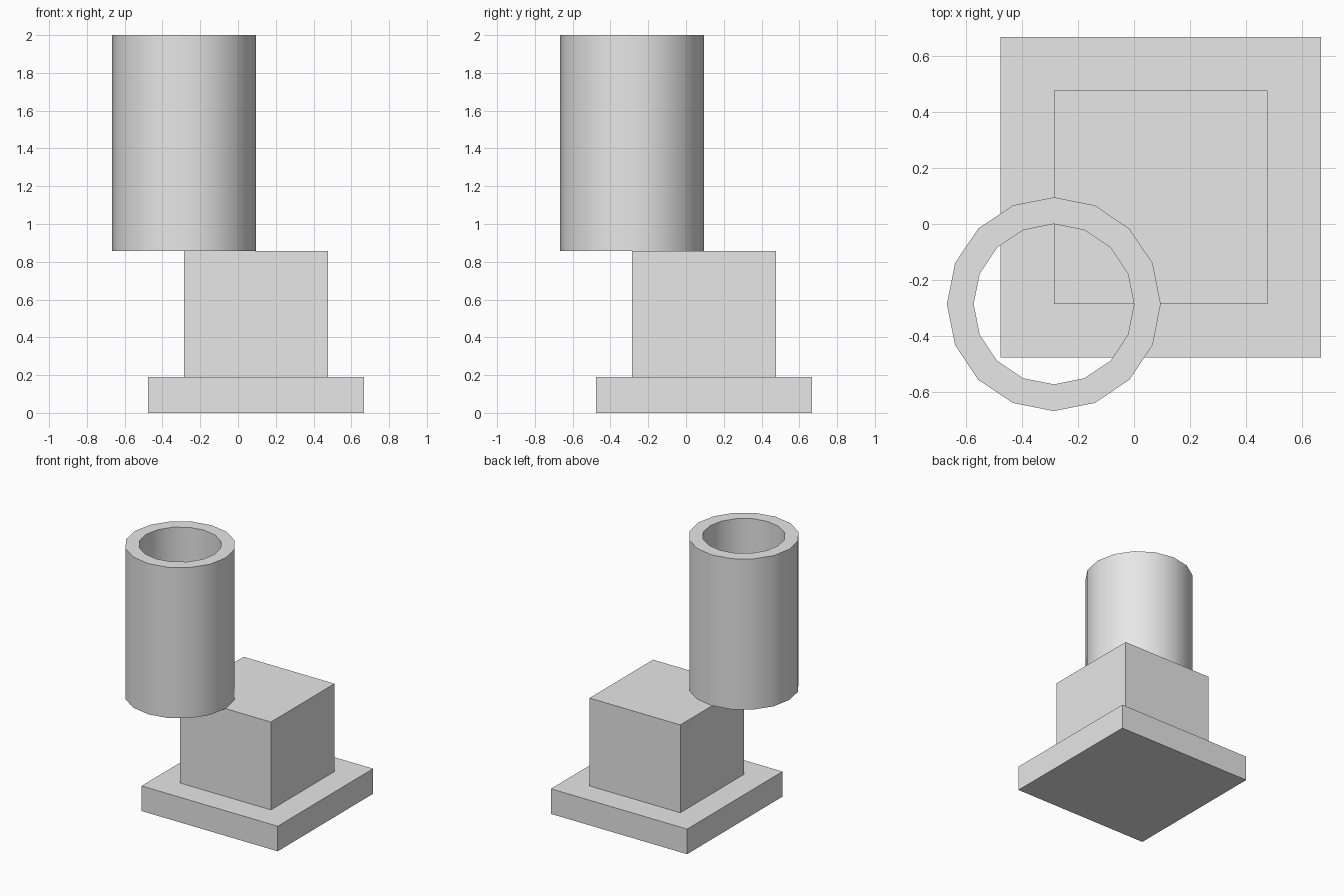
import bpy
import bmesh
import math

cube = bpy.data.objects.get("Cube")
if cube:
    bpy.data.objects.remove(cube, do_unlink=True)

GREY = (0.8, 0.8, 0.8, 1.0)
grey = bpy.data.materials.new("plain grey")
grey.use_nodes = True
grey.diffuse_color = GREY
grey.node_tree.nodes["Principled BSDF"].inputs["Base Color"].default_value = GREY


def add_object(name, bm):
    bmesh.ops.recalc_face_normals(bm, faces=bm.faces)
    mesh = bpy.data.meshes.new(name)
    bm.to_mesh(mesh)
    bm.free()
    mesh.materials.append(grey)
    obj = bpy.data.objects.new(name, mesh)
    bpy.context.collection.objects.link(obj)
    return obj


def box(name, centre, width, bottom, top):
    """Square block standing between two heights."""
    bm = bmesh.new()
    bmesh.ops.create_cube(bm, size=1)
    bmesh.ops.scale(bm, vec=(width, width, top - bottom), verts=bm.verts)
    bmesh.ops.translate(bm, vec=(centre, centre, (bottom + top) / 2), verts=bm.verts)
    return add_object(name, bm)


def tube(name, centre, outer, inner, bottom, top, sides):
    """Open pipe: a rectangular wall section carried round the axis."""
    bm = bmesh.new()
    section = [(outer, bottom), (outer, top), (inner, top), (inner, bottom)]
    rings = []
    for i in range(sides):
        a = math.tau * i / sides
        rings.append([bm.verts.new((centre + r * math.cos(a), centre + r * math.sin(a), z))
                      for r, z in section])
    for i, ring in enumerate(rings):
        after = rings[(i + 1) % sides]
        for j in range(4):
            k = (j + 1) % 4
            bm.faces.new((ring[j], after[j], after[k], ring[k]))
    return add_object(name, bm)


# Square foot, block and open pipe resting on the block's corner
box("base_plate", 0.0953, 1.1428, 0, 0.1905)
box("middle_block", 0.0953, 0.762, 0.1905, 0.857)
pipe = tube("upper_pipe", -0.2857, 0.381, 0.2857, 0.857, 2.0, 16)

# Round the pipe walls while keeping the rims sharp
bpy.ops.object.select_all(action='DESELECT')
pipe.select_set(True)
bpy.context.view_layer.objects.active = pipe
bpy.ops.object.shade_smooth_by_angle(angle=math.radians(30))
